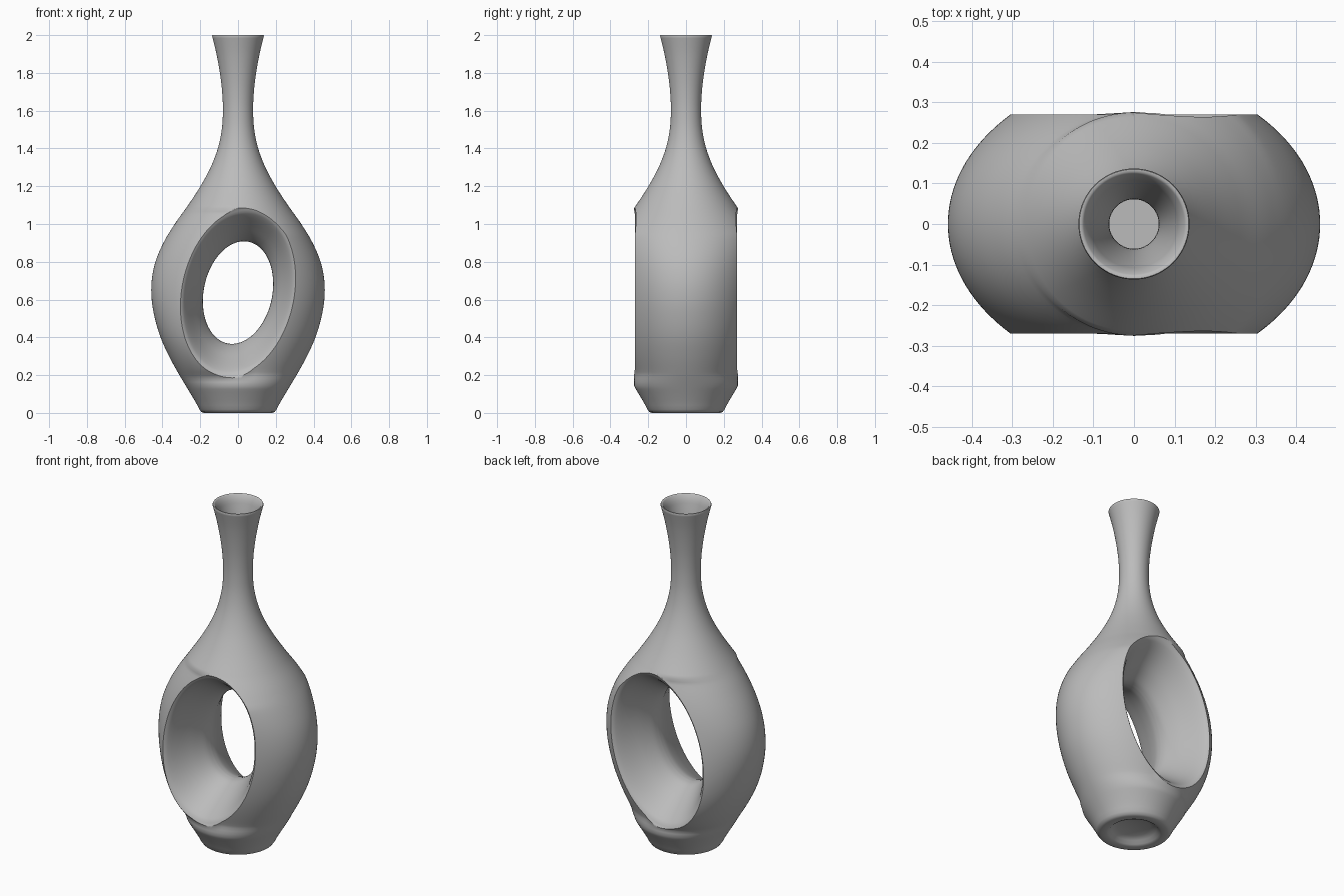
import bpy, bmesh, math

cube = bpy.data.objects.get("Cube")
if cube:
    bpy.data.objects.remove(cube, do_unlink=True)

SEGS = 128
RIM_Y = 0.27                         # depth of the opening's rim
HOLE_X, HOLE_Z, HOLE_MID, LEAN = 0.305, 0.445, 0.637, 0.17


def smooth_path(pts, steps):
    """Catmull-Rom curve through the points."""
    out = []
    for i in range(len(pts) - 1):
        p0, p1, p2 = pts[max(i - 1, 0)], pts[i], pts[i + 1]
        p3 = pts[min(i + 2, len(pts) - 1)]
        for k in range(steps):
            t = k / steps
            out.append(tuple(
                b + 0.5 * t * (c - a + t * (2 * a - 5 * b + 4 * c - d + t * (3 * (b - c) + d - a)))
                for a, b, c, d in zip(p0, p1, p2, p3)))
    return out + [pts[-1]]


def loft(name, rings, tip_a, tip_b):
    """Closed skin over equal rings, ending in a point at each end."""
    bm = bmesh.new()
    loops = [[bm.verts.new(p) for p in ring] for ring in rings]
    for lo, hi in zip(loops, loops[1:]):
        for i in range(SEGS):
            j = (i + 1) % SEGS
            bm.faces.new((lo[i], lo[j], hi[j], hi[i]))
    for loop, tip in ((loops[0], tip_a), (loops[-1], tip_b)):
        centre = bm.verts.new(tip)
        for i in range(SEGS):
            bm.faces.new((loop[i], loop[(i + 1) % SEGS], centre))
    bmesh.ops.recalc_face_normals(bm, faces=bm.faces)
    mesh = bpy.data.meshes.new(name)
    bm.to_mesh(mesh)
    bm.free()
    obj = bpy.data.objects.new(name, mesh)
    bpy.context.collection.objects.link(obj)
    return obj


def side_depth(r, z, side):
    """Half depth that puts the rim of the leaning opening at RIM_Y."""
    u = max(-1, min(1, (z - HOLE_MID) / HOLE_Z))
    x = HOLE_X * math.cos(math.asin(u) - side * LEAN)
    return min(r, RIM_Y / math.sqrt(max(0.05, 1 - (x / r) ** 2)))


def body_ring(r, z):
    ring = []
    right, left = side_depth(r, z, 1), side_depth(r, z, -1)
    for i in range(SEGS):
        a = math.tau * i / SEGS
        mix = max(0, min(1, 0.5 + 2 * math.cos(a)))
        depth = left + (right - left) * mix
        ring.append((r * math.cos(a), depth * math.sin(a), z))
    return ring


def hole_ring(y, s):
    ring = []
    for i in range(SEGS):
        a = math.tau * i / SEGS
        ring.append((HOLE_X * s * math.cos(a), y, HOLE_MID + HOLE_Z * s * math.sin(a + LEAN)))
    return ring


# Outer wall, foot to lip
wall = smooth_path([
    (0.25, 0.1), (0.31, 0.2), (0.365, 0.3), (0.41, 0.4), (0.44, 0.5), (0.457, 0.6),
    (0.457, 0.7), (0.437, 0.8), (0.395, 0.9), (0.335, 1.0), (0.264, 1.1), (0.199, 1.2),
    (0.145, 1.3), (0.107, 1.4), (0.086, 1.5), (0.08, 1.6), (0.084, 1.7), (0.096, 1.8),
    (0.114, 1.9), (0.137, 1.995)], 6)

# Recessed foot, rounded lip and bore
foot = [(0.09, 0.035), (0.12, 0.022), (0.135, 0.006), (0.15, 0), (0.18, 0),
        (0.194, 0.005), (0.204, 0.018), (0.215, 0.04), (0.232, 0.07)]
lip = [(0.135, 2.0), (0.129, 2.0), (0.124, 1.995)]
bore = [(r - 0.019, z) for r, z in reversed(wall) if 1.3 < z < 1.98] + [(0.12, 1.0)]
profile = foot + wall + lip + bore
vase = loft("vase_body", [body_ring(r, z) for r, z in profile], (0, 0, 0.04), (0, 0, 1.0))

# Waisted tunnel through the body, flared at the rim
half = smooth_path([(0, 0.61), (0.04, 0.625), (0.1, 0.695), (0.16, 0.785), (0.22, 0.88),
                    (0.25, 0.935), (0.262, 0.967), (0.27, 1.0), (0.278, 1.03)], 4) + [(0.6, 1.04)]
tunnel = [(-y, s) for y, s in reversed(half[1:])] + half
cutter = loft("tunnel_cutter", [hole_ring(y, s) for y, s in tunnel],
              (0, -0.6, HOLE_MID), (0, 0.6, HOLE_MID))
cutter.hide_render = True

cut = vase.modifiers.new("tunnel", "BOOLEAN")
cut.operation = "DIFFERENCE"
cut.solver = "EXACT"
cut.object = cutter
bpy.ops.object.select_all(action="DESELECT")
vase.select_set(True)
bpy.context.view_layer.objects.active = vase
bpy.ops.object.modifier_apply(modifier=cut.name)
bpy.data.objects.remove(cutter, do_unlink=True)
bpy.ops.object.shade_smooth_by_angle(angle=math.radians(50))

# Glaze
glaze = bpy.data.materials.new("grey_glaze")
glaze.use_nodes = True
colour = (0.5, 0.5, 0.5, 1)
glaze.diffuse_color = colour
glaze.node_tree.nodes["Principled BSDF"].inputs["Base Color"].default_value = colour
vase.data.materials.clear()
vase.data.materials.append(glaze)
